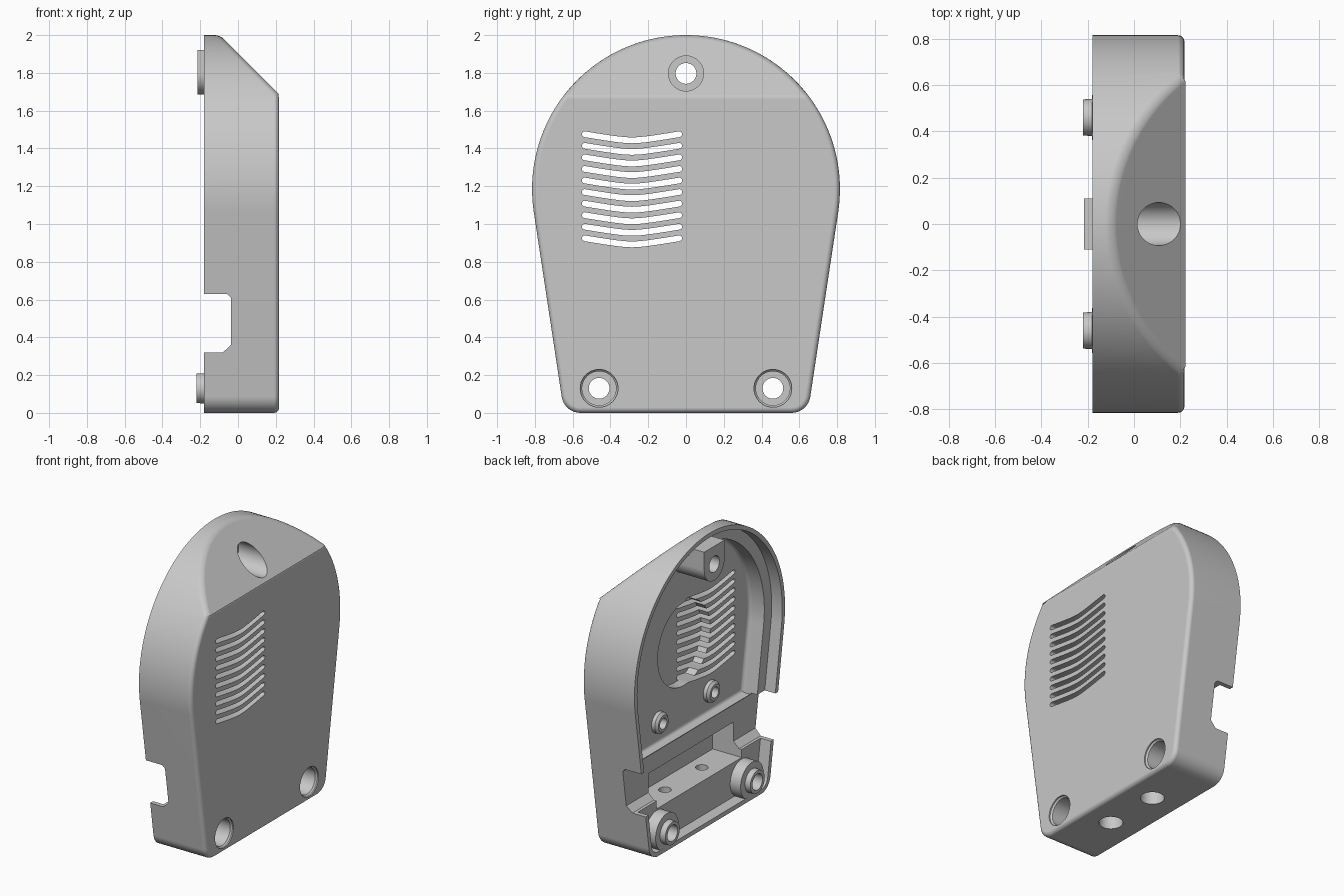
import bpy, bmesh, math
from mathutils import Vector

if "Cube" in bpy.data.objects:
    bpy.data.objects.remove(bpy.data.objects["Cube"], do_unlink=True)

SHADE = (0.58, 0.58, 0.58, 1)
grey = bpy.data.materials.new("plain grey")
grey.use_nodes = True
grey.diffuse_color = SHADE
grey.node_tree.nodes["Principled BSDF"].inputs["Base Color"].default_value = SHADE

TILT = math.radians(8.6)
R, CZ = 0.815, 1.185


def arc(cy, cz, r, a0, a1, n):
    return [(cy + r * math.cos(a0 + (a1 - a0) * i / n),
             cz + r * math.sin(a0 + (a1 - a0) * i / n)) for i in range(n + 1)]


def outline(inset):
    """Round-topped, tapering outline in the y-z plane."""
    r = max(0.1 - inset, 0.012)
    e = inset + r
    # corner centre lies at distance e inside the tapered side and the base
    cy = (R - e + math.sin(TILT) * (e - CZ)) / math.cos(TILT)
    pts = arc(0, CZ, R - inset, -TILT, math.pi + TILT, 88)
    pts += arc(-cy, e, r, math.pi + TILT, 1.5 * math.pi, 8)
    pts += arc(cy, e, r, 1.5 * math.pi, 2 * math.pi - TILT, 8)
    return pts


def circle(y, z, r, n=40):
    return arc(y, z, r, 0, 2 * math.pi * (n - 1) / n, n - 1)


def loft(bm, levels):
    """Closed solid through (x, points) levels with equal point counts."""
    rings = [[bm.verts.new((x, y, z)) for y, z in pts] for x, pts in levels]
    for a, b in zip(rings, rings[1:]):
        for i in range(len(a)):
            j = (i + 1) % len(a)
            bm.faces.new((a[i], a[j], b[j], b[i]))
    bm.faces.new(rings[0][::-1])
    bm.faces.new(rings[-1])


def slice_off(bm, point, normal):
    """Remove everything on the normal side of a plane and close the cut."""
    geom = bm.verts[:] + bm.edges[:] + bm.faces[:]
    cut = bmesh.ops.bisect_plane(bm, geom=geom, plane_co=point, plane_no=normal,
                                 clear_outer=True)["geom_cut"]
    bmesh.ops.holes_fill(bm, edges=[e for e in cut if isinstance(e, bmesh.types.BMEdge)])


def round_caps(bm, normals, size):
    """Round the edges around the flat faces with the given normals."""
    bmesh.ops.recalc_face_normals(bm, faces=bm.faces[:])
    caps = [f for f in bm.faces if any(f.normal.dot(Vector(n).normalized()) > 0.999 for n in normals)]
    edges = list({e for f in caps for e in f.edges})
    bmesh.ops.bevel(bm, geom=edges, offset=size, segments=4, profile=0.5,
                    affect='EDGES', clamp_overlap=False)


def finish(bm, name):
    bmesh.ops.recalc_face_normals(bm, faces=bm.faces[:])
    mesh = bpy.data.meshes.new(name)
    bm.to_mesh(mesh)
    bm.free()
    mesh.materials.append(grey)
    obj = bpy.data.objects.new(name, mesh)
    bpy.context.collection.objects.link(obj)
    return obj


def combine(tool, operation):
    """Apply a boolean to the housing and discard the tool."""
    mod = housing.modifiers.new("boolean", 'BOOLEAN')
    mod.operation, mod.object, mod.solver = operation, tool, 'EXACT'
    bpy.context.view_layer.objects.active = housing
    bpy.ops.object.modifier_apply(modifier=mod.name)
    bpy.data.objects.remove(tool, do_unlink=True)


def solid(name, levels):
    bm = bmesh.new()
    loft(bm, levels)
    return finish(bm, name)


def turned(name, y, z, steps):
    """Round part along x from (x, radius) steps."""
    return solid(name, [(x, circle(y, z, r)) for x, r in steps])


def cross_bar(name, profile, half):
    """Solid with an x-z profile running across y."""
    bm = bmesh.new()
    a, b = [[bm.verts.new((x, s * half, z)) for x, z in profile] for s in (-1, 1)]
    for i in range(len(a)):
        j = (i + 1) % len(a)
        bm.faces.new((a[i], a[j], b[j], b[i]))
    bm.faces.new(a[::-1])
    bm.faces.new(b)
    return finish(bm, name)


# Outer shell with sloping top and rounded front edges
bm = bmesh.new()
loft(bm, [(-0.18, outline(0)), (0.218, outline(0))])
slice_off(bm, (-0.1, 0, 2.005), (1, 0, 1))
round_caps(bm, [(1, 0, 0), (1, 0, 1)], 0.028)
housing = finish(bm, "housing")

# Raised mating lip with a chamfered foot
combine(solid("lip", [(-0.22, outline(0.05)), (-0.205, outline(0.05)),
                      (-0.18, outline(0.03)), (-0.1, outline(0.03))]), 'UNION')
combine(solid("lip_ledge", [(-0.3, outline(0.08)), (-0.17, outline(0.08))]), 'DIFFERENCE')

# Main cavity following the sloping top
bm = bmesh.new()
loft(bm, [(-0.3, outline(0.11)), (0.015, outline(0.11))])
slice_off(bm, (0, 0, 1.77), (1, 0, 1))
slice_off(bm, (0, 0, 0.62), (0, 0, -1))
round_caps(bm, [(1, 0, 0)], 0.025)
combine(finish(bm, "cavity"), 'DIFFERENCE')

# Lower compartment with a sloping front sill, and the corner posts
combine(cross_bar("compartment", [(-0.3, 0.15), (-0.19, 0.15), (-0.1, 0.265), (0.12, 0.265),
                                  (0.12, 0.49), (-0.3, 0.49)], 0.46), 'DIFFERENCE')
for s in (-1, 1):
    combine(turned("corner_post", s * 0.46, 0.13,
                   [(-0.22, 0.078), (-0.181, 0.08), (-0.179, 0.125), (0.15, 0.125)]), 'UNION')

# Top screw post joined to the upper wall
bm = bmesh.new()
loft(bm, [(x, [(-0.11, 1.92)] + arc(0, 1.795, 0.11, math.pi, 2 * math.pi, 24) + [(0.11, 1.92)])
          for x in (-0.215, 0.15)])
slice_off(bm, (0, 0, 1.85), (1, 0, 1))
combine(finish(bm, "top_post"), 'UNION')

# Side notch running right across
combine(cross_bar("notch", [(-0.3, 0.32), (-0.08, 0.32), (-0.037, 0.36), (-0.037, 0.61),
                            (-0.057, 0.63), (-0.3, 0.63)], 1), 'DIFFERENCE')

# Screw holes with counterbores
for s in (-1, 1):
    y = s * 0.46
    combine(turned("counterbore", y, 0.13, [(0.02, 0.09), (0.2, 0.09), (0.21, 0.1), (0.3, 0.1)]),
            'DIFFERENCE')
    combine(turned("screw_hole", y, 0.13, [(-0.3, 0.055), (0.1, 0.055)]), 'DIFFERENCE')
combine(turned("top_counterbore", 0, 1.797, [(-0.06, 0.093), (0.3, 0.093)]), 'DIFFERENCE')
combine(turned("top_screw_hole", 0, 1.797, [(-0.3, 0.055), (0.1, 0.055)]), 'DIFFERENCE')

# Round speaker recess overlapping the grille
combine(turned("speaker_recess", 0, 1.19, [(-0.05, 0.285), (0.085, 0.285)]), 'DIFFERENCE')

# Short inner standoffs with blind holes
for s in (-1, 1):
    y = s * 0.28
    combine(turned("standoff", y, 0.76, [(-0.025, 0.055), (-0.01, 0.072), (0.05, 0.072)]), 'UNION')
    combine(turned("standoff_hole", y, 0.76, [(-0.1, 0.037), (0.12, 0.037)]), 'DIFFERENCE')

# Counterbored holes in the base
for s in (-1, 1):
    for radius, depth in ((0.04, 0.8), (0.075, 0.2)):
        bm = bmesh.new()
        bmesh.ops.create_cone(bm, cap_ends=True, segments=32, radius1=radius,
                              radius2=radius, depth=depth)
        bmesh.ops.translate(bm, verts=bm.verts, vec=(0.02, s * 0.2, 0))
        combine(finish(bm, "base_hole"), 'DIFFERENCE')

# Ten bowed grille slots with round ends
bm = bmesh.new()
W = 0.0155
for k in range(10):
    z = 1.474 - 0.0612 * k
    ys = [-0.286 + 0.25 * i / 8 for i in range(-8, 9)]
    mid = [(y, z - 0.043 + 0.17 * math.hypot(y + 0.286, 0.07)) for y in ys]
    pts = [(y, c - W) for y, c in mid]
    pts += arc(*mid[-1], W, -math.pi / 2, math.pi / 2, 8)[1:]
    pts += [(y, c + W) for y, c in mid[-2::-1]]
    pts += arc(*mid[0], W, math.pi / 2, 1.5 * math.pi, 8)[1:-1]
    loft(bm, [(-0.05, pts), (0.3, pts)])
combine(finish(bm, "grille_slots"), 'DIFFERENCE')

# Smooth curved walls, keep crisp edges and flat faces
bpy.ops.object.select_all(action='DESELECT')
housing.select_set(True)
bpy.context.view_layer.objects.active = housing
bpy.ops.object.shade_smooth_by_angle(angle=math.radians(30))
weighted = housing.modifiers.new("flat_faces", 'WEIGHTED_NORMAL')
weighted.keep_sharp = True
